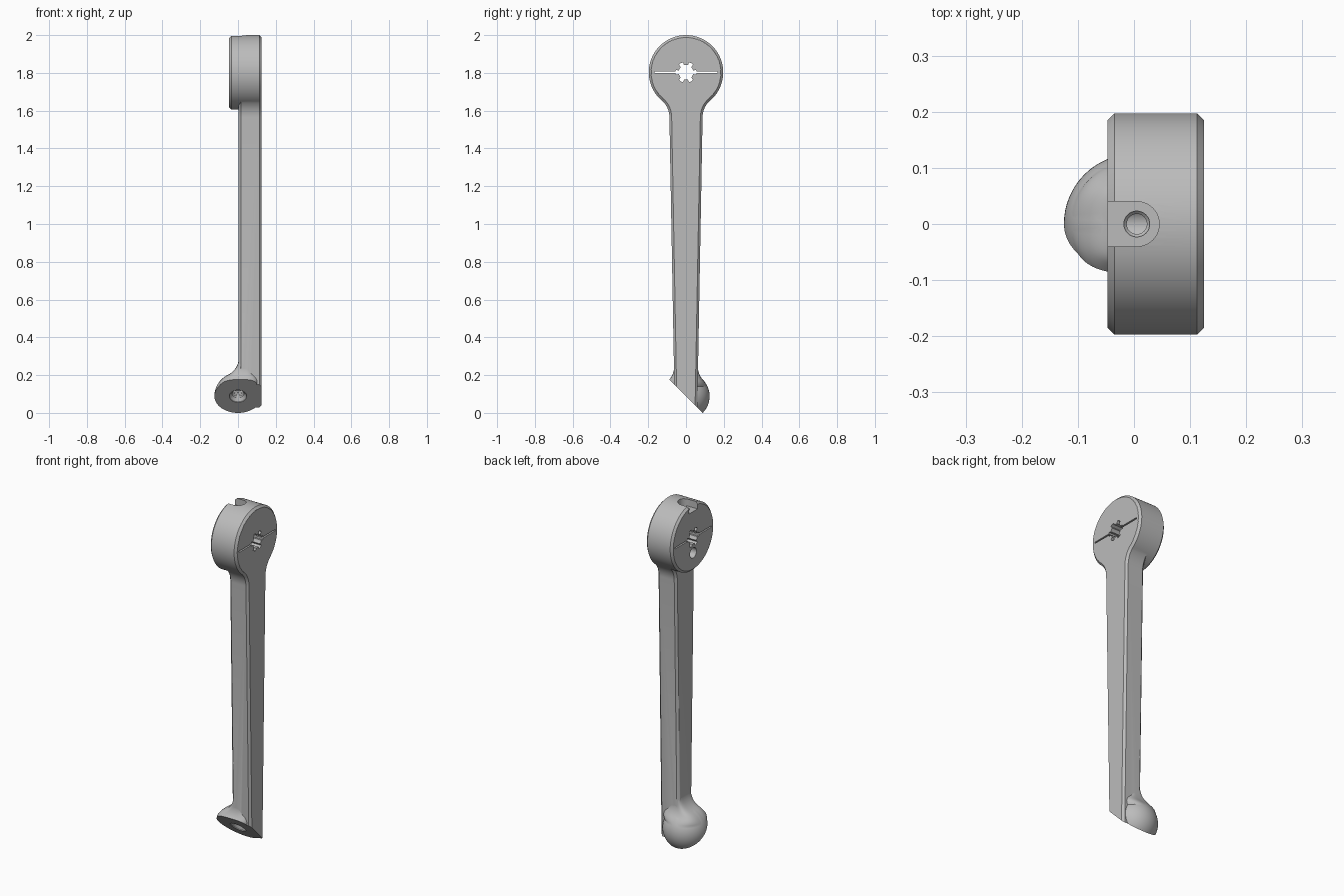
import bpy, bmesh, math
from mathutils import Matrix

if "Cube" in bpy.data.objects:
    bpy.data.objects.remove(bpy.data.objects["Cube"], do_unlink=True)

metal = bpy.data.materials.new("light grey metal")
metal.use_nodes = True
metal.diffuse_color = (0.5, 0.5, 0.5, 1)
metal.node_tree.nodes["Principled BSDF"].inputs["Base Color"].default_value = metal.diffuse_color

HEAD_Z, HEAD_R = 1.803, 0.197
BALL_Z, BALL_R = 0.0884, 0.125
ARM_X0, ARM_X1, CHAMFER = 0.003, 0.125, 0.012


def loft(name, rings, matrix=Matrix()):
    """Skin matching closed rings and cap both ends."""
    bm = bmesh.new()
    loops = [[bm.verts.new(p) for p in ring] for ring in rings]
    for a, b in zip(loops, loops[1:]):
        for i in range(len(a)):
            j = (i + 1) % len(a)
            bm.faces.new((a[i], a[j], b[j], b[i]))
    bm.faces.new(loops[0][::-1])
    bm.faces.new(loops[-1])
    bm.transform(matrix)
    bmesh.ops.recalc_face_normals(bm, faces=bm.faces)
    mesh = bpy.data.meshes.new(name)
    bm.to_mesh(mesh)
    bm.free()
    mesh.materials.append(metal)
    obj = bpy.data.objects.new(name, mesh)
    bpy.context.collection.objects.link(obj)
    return obj


def lathe(name, profile, matrix=Matrix(), n=48):
    """Turn (radius, height) pairs about local z."""
    turns = [2 * math.pi * i / n for i in range(n)]
    return loft(name, [[(r * math.cos(a), r * math.sin(a), h) for a in turns]
                       for r, h in profile], matrix)


def prism(name, outline, x0, x1):
    """Extrude a (y, z) outline along x."""
    return loft(name, [[(x, y, z) for y, z in outline] for x in (x0, x1)])


def combine(target, tool, operation):
    mod = target.modifiers.new(operation, "BOOLEAN")
    mod.operation, mod.solver, mod.object = operation, "EXACT", tool
    bpy.context.view_layer.objects.active = target
    bpy.ops.object.modifier_apply(modifier=mod.name)
    bpy.data.objects.remove(tool, do_unlink=True)


def arc(cy, cz, r, a0, a1, n):
    steps = [a0 + (a1 - a0) * i / n for i in range(n + 1)]
    return [(cy + r * math.cos(a), cz + r * math.sin(a)) for a in steps]


def arm_outline(inset):
    """Tapered arm flowing into the round head."""
    head_r, neck_r = HEAD_R - 0.001 - inset, 0.12 + inset
    cy = 0.0878 + 0.12
    dz = math.sqrt((head_r + neck_r) ** 2 - cy ** 2)
    half = [(0.0576 - inset, -0.1)]
    half += arc(cy, HEAD_Z - dz, neck_r, math.pi, math.atan2(dz, -cy), 12)
    half += arc(0, HEAD_Z, head_r, math.atan2(-dz, cy), math.pi / 2, 36)[1:]
    return half + [(-y, z) for y, z in half[-2::-1]]


# Chamfered arm
sections = [(ARM_X0, CHAMFER), (ARM_X0 + CHAMFER, 0), (ARM_X1 - CHAMFER, 0), (ARM_X1, CHAMFER)]
lever = loft("lever_arm", [[(x, y, z) for y, z in arm_outline(c)] for x, c in sections])

# Thick round clamp head
along_x = Matrix.Translation((0, 0, HEAD_Z)) @ Matrix.Rotation(math.pi / 2, 4, "Y")
head = lathe("clamp_head", [(HEAD_R - CHAMFER, -0.047), (HEAD_R, -0.047 + CHAMFER),
                            (HEAD_R, 0.1245 - CHAMFER), (HEAD_R - CHAMFER, 0.1245)], along_x, 96)
combine(lever, head, "UNION")


# Concave blend between the arm and the ball foot
def flare(z, face, r=0.1):
    centre = face + r
    top = BALL_Z + math.sqrt((BALL_R + r) ** 2 - centre ** 2)
    touch = BALL_Z + (top - BALL_Z) * BALL_R / (BALL_R + r)
    if z < touch:
        return math.sqrt(BALL_R ** 2 - (z - BALL_Z) ** 2)
    return centre - math.sqrt(r * r - (z - top) ** 2) if z < top else face


def blend_ring(t, n=64):
    z = 0.14 + 0.15 * t
    cx, ry = 0.05 * t, flare(z, 0.0635) - 0.0005
    rx = cx + flare(z, -0.0035) - 0.0005
    power = 2 / (2 + 4 * t)
    ring = []
    for i in range(n):
        c, s = math.cos(2 * math.pi * i / n), math.sin(2 * math.pi * i / n)
        ring.append((cx + rx * math.copysign(abs(c) ** power, c),
                     ry * math.copysign(abs(s) ** power, s), z))
    return ring


blend = loft("foot_blend", [blend_ring(i / 18) for i in range(19)])
combine(lever, blend, "UNION")

# Ball foot, sliced at an angle
bpy.ops.mesh.primitive_uv_sphere_add(segments=64, ring_count=32, radius=BALL_R,
                                     location=(0, 0, BALL_Z))
ball = bpy.context.object
ball.data.materials.append(metal)
combine(lever, ball, "UNION")
tilt = Matrix.Translation((0, 0, BALL_Z)) @ Matrix.Rotation(-math.pi / 4, 4, "X")
combine(lever, lathe("slice_cutter", [(0.9, -1), (0.9, 0)], tilt, 4), "DIFFERENCE")

# Threaded hole in the sliced foot
thread = [(0.046, -0.02), (0.046, 0.004), (0.036, 0.014)]
for i in range(5):
    thread += [(0.031, 0.02 + 0.012 * i), (0.036, 0.026 + 0.012 * i)]
combine(lever, lathe("thread_cutter", thread, tilt, 32), "DIFFERENCE")

# Splined bore: six square lobes
bore = []
for k in range(6):
    for offset, r in ((-30, 0.039), (-15, 0.039), (-13, 0.055), (0, 0.056), (13, 0.055), (15, 0.039)):
        a = math.radians(60 * k + offset)
        bore.append((r * math.cos(a), HEAD_Z + r * math.sin(a)))
combine(lever, prism("bore_cutter", bore, -0.2, 0.2), "DIFFERENCE")

# Thin clamping slit
slit = [(s * 0.168, HEAD_Z + t * 0.004) for s, t in ((-1, -1), (1, -1), (1, 1), (-1, 1))]
combine(lever, prism("slit_cutter", slit, -0.21, 0.21), "DIFFERENCE")

# Screw seat open to one side, with its screw hole
seat = [(0.005 + x, y) for x, y in arc(0, 0, 0.04, -math.pi / 2, math.pi / 2, 20)]
seat += [(-0.1, 0.04), (-0.1, -0.04)]
combine(lever, loft("seat_cutter", [[(x, y, z) for x, y in seat] for z in (1.955, 2.1)]), "DIFFERENCE")
shaft = Matrix.Translation((0.005, 0, 0))
combine(lever, lathe("screw_cutter", [(0.018, 1.7), (0.018, 1.945), (0.023, 1.95), (0.023, 2.05)],
                     shaft, 32), "DIFFERENCE")

# Round pocket below the bore
pocket = arc(0, 1.712, 0.03, 0, 2 * math.pi, 32)[:-1]
combine(lever, prism("pocket_cutter", pocket, -0.1, 0.025), "DIFFERENCE")

# Smooth curves, crisp edges
bpy.ops.object.select_all(action="DESELECT")
lever.select_set(True)
bpy.context.view_layer.objects.active = lever
bpy.ops.object.shade_smooth_by_angle(angle=math.radians(30))
